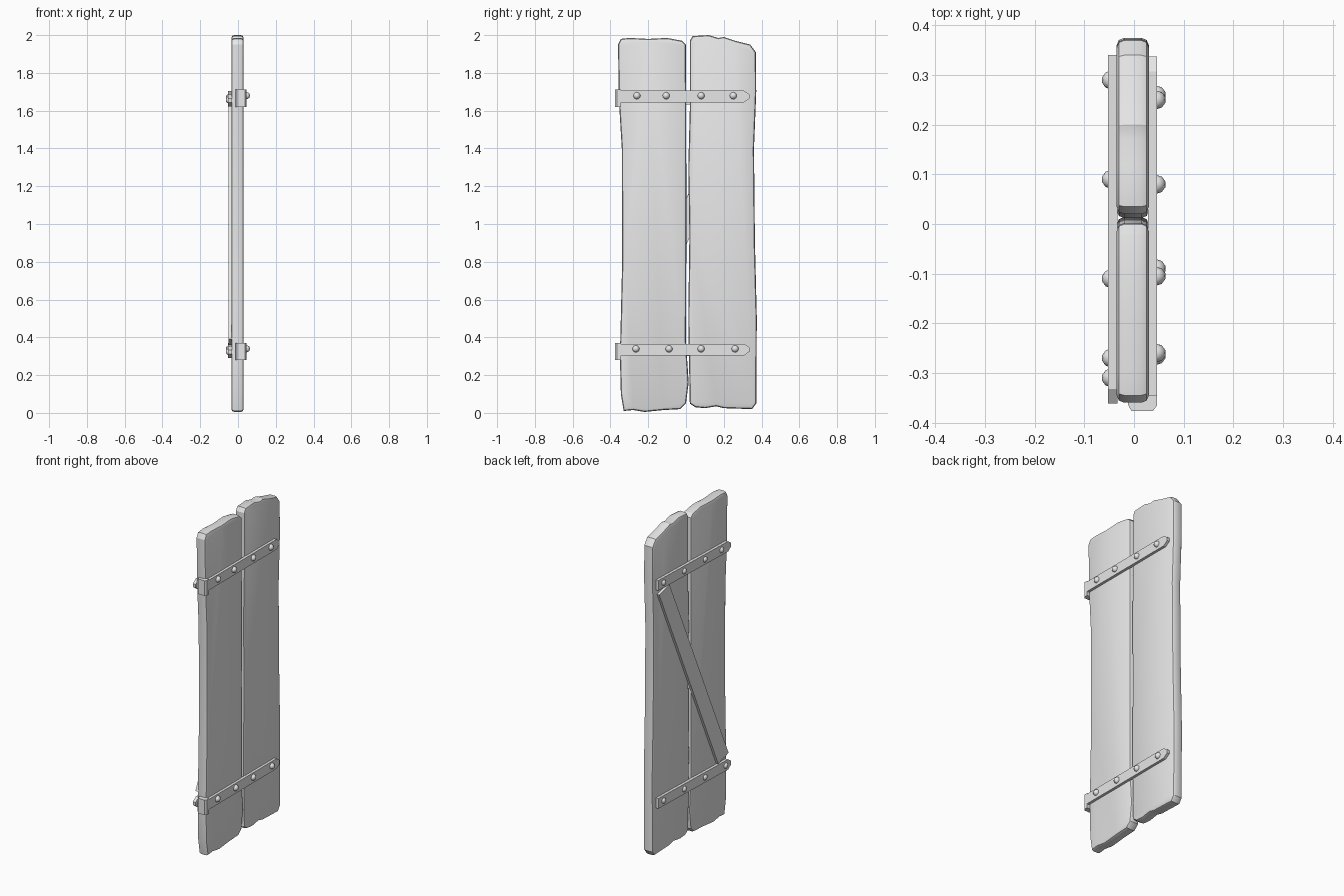
import bpy, bmesh, math
from mathutils import Vector

if "Cube" in bpy.data.objects:
    bpy.data.objects.remove(bpy.data.objects["Cube"])

GREY = (0.8, 0.8, 0.8, 1)
grey = bpy.data.materials.new("plain grey")
grey.use_nodes = True
grey.diffuse_color = GREY
grey.node_tree.nodes["Principled BSDF"].inputs["Base Color"].default_value = GREY


def finish(name, bm):
    bmesh.ops.recalc_face_normals(bm, faces=bm.faces)
    mesh = bpy.data.meshes.new(name)
    bm.to_mesh(mesh)
    bm.free()
    mesh.materials.append(grey)
    obj = bpy.data.objects.new(name, mesh)
    bpy.context.collection.objects.link(obj)
    bpy.ops.object.select_all(action="DESELECT")
    obj.select_set(True)
    bpy.context.view_layer.objects.active = obj
    bpy.ops.object.shade_smooth_by_angle(angle=math.radians(25))
    return obj


def prism(name, outline, low, high, axis="x", bevel=0, segments=1):
    """Extrude an outline along an axis, optionally rounding both rims."""
    def place(a, b, depth):
        return (depth, a, b) if axis == "x" else (a, b, depth)
    bm = bmesh.new()
    base = bm.faces.new([bm.verts.new(place(a, b, low)) for a, b in outline])
    extruded = bmesh.ops.extrude_face_region(bm, geom=[base], use_keep_orig=True)["geom"]
    top = next(g for g in extruded if isinstance(g, bmesh.types.BMFace))
    shift = Vector(place(0, 0, high - low))
    bmesh.ops.translate(bm, vec=shift, verts=list(top.verts))
    bmesh.ops.recalc_face_normals(bm, faces=bm.faces)
    if bevel:
        rims = list(set(base.edges) | set(top.edges))
        bmesh.ops.bevel(bm, geom=rims, offset=bevel, segments=segments,
                        profile=0.5, affect="EDGES", clamp_overlap=False)
    return finish(name, bm)


def bolt(name, x, y, z):
    bm = bmesh.new()
    bmesh.ops.create_icosphere(bm, subdivisions=2, radius=0.019)
    bmesh.ops.translate(bm, vec=(x, y, z), verts=bm.verts)
    finish(name, bm)


# Two worn planks with uneven outlines
front_plank = [
    (-.33, .01), (-.28, .015), (-.22, .005), (-.12, .015), (-.03, .02), (0, .05),
    (.014, .16), (0, .38), (.002, 1), (0, 1.95), (-.02, 1.97), (-.1, 1.985),
    (-.2, 1.98), (-.3, 1.985), (-.345, 1.98), (-.36, 1.95), (-.355, 1.65),
    (-.34, 1.4), (-.338, .8), (-.35, .3), (-.345, .1)]
back_plank = [
    (.05, .03), (.1, .025), (.16, .035), (.2, .025), (.35, .02), (.372, .05),
    (.375, .5), (.365, .9), (.36, 1.4), (.372, 1.7), (.37, 1.91), (.34, 1.95),
    (.26, 1.97), (.2, 1.99), (.17, 1.985), (.12, 2), (.035, 1.995), (.02, 1.97),
    (.02, 1.6), (.012, 1.3), (.018, .95), (.012, .5), (.02, .05)]
for name, outline in (("front_plank", front_plank), ("back_plank", back_plank)):
    prism(name, outline, -0.035, 0.03, bevel=0.015, segments=2)


# Straps with a pointed end, slightly tilted where needed
def strap(name, square, tip, z, low, high, tilt=0):
    half, point = 0.031, math.copysign(0.03, tip)
    end = tip - point
    outline = [(square, z - half), (end, z - half + tilt), (tip, z - half / 3 + tilt),
               (tip, z + half / 3 + tilt), (end, z + half + tilt), (square, z + half)]
    prism(name, outline, low, high)


hinge_profile = [(-.012, -.364), (-.005, -.377), (.038, -.377), (.046, -.366),
                 (.046, -.345), (-.012, -.345)]
levels = {
    "upper": (1.675, (-.26, -.105, .08, .25), 1.672, (.29, .09, -.11, -.27)),
    "lower": (.335, (-.265, -.09, .08, .26), .34, (.29, .09, -.11, -.31))}

for level, (z, outer_bolts, inner_z, inner_bolts) in levels.items():
    strap(level + "_outer_strap", -0.36, 0.337, z, 0.028, 0.046)
    prism(level + "_hinge_end", hinge_profile, z - 0.056, z + 0.036, axis="z")
    strap(level + "_inner_strap", 0.34, -0.362, inner_z, -0.052, -0.033, tilt=-0.018)
    for i, y in enumerate(outer_bolts):
        bolt(f"{level}_outer_bolt_{i}", 0.045, y, z + 0.004)
    for i, y in enumerate(inner_bolts):
        bolt(f"{level}_inner_bolt_{i}", -0.046, y, inner_z - 0.018 * (0.34 - y) / 0.7)

# Diagonal brace between the inner straps
prism("diagonal_brace", [(.33, 1.61), (.23, 1.635), (-.34, .39), (-.24, .36)], -0.05, -0.033)
